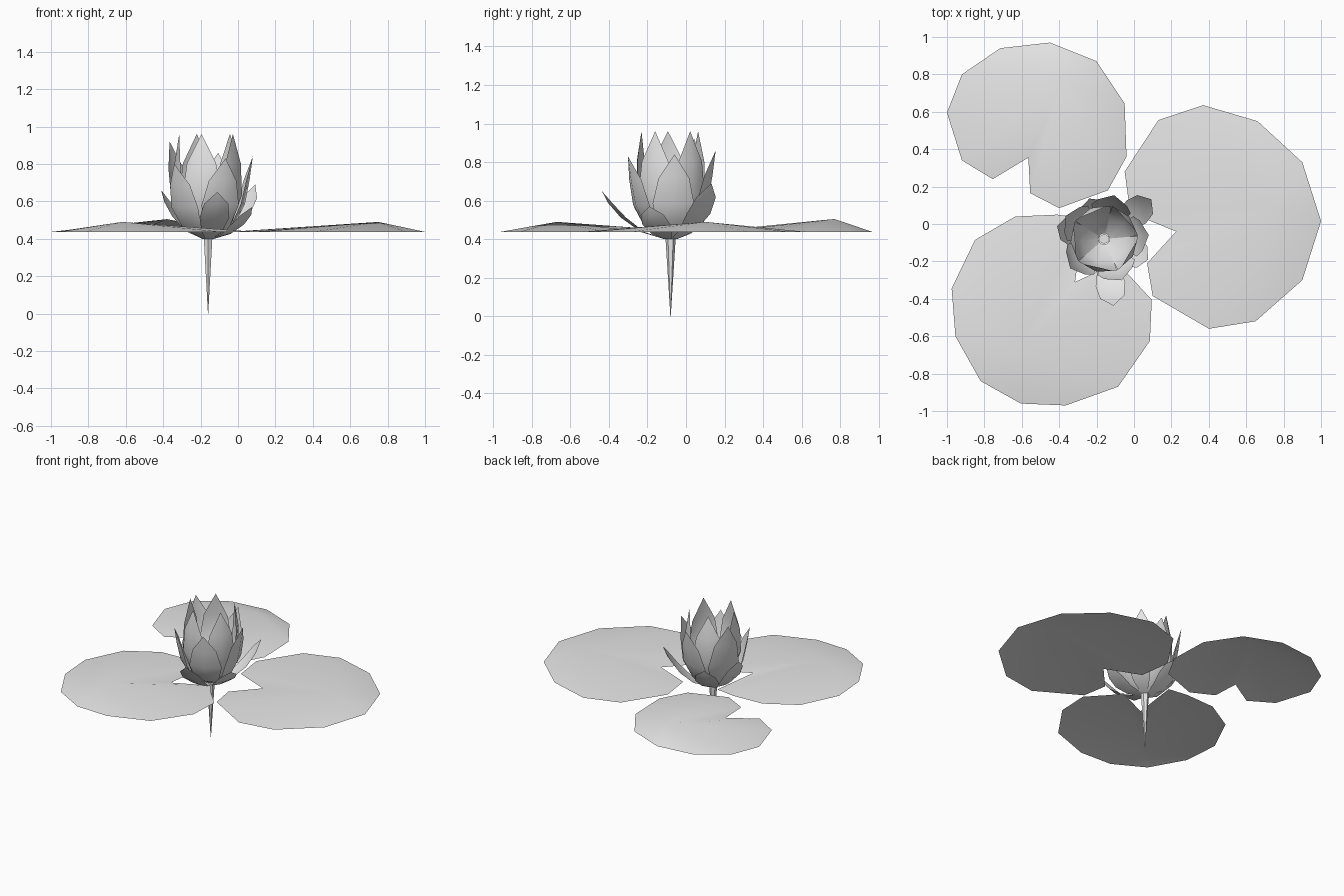
import bpy
import bmesh
from math import cos, sin, radians
from mathutils import Matrix, Vector

cube = bpy.data.objects.get("Cube")
if cube:
    bpy.data.objects.remove(cube, do_unlink=True)

# One plain colour for the whole plant
grey = bpy.data.materials.new("pale_grey")
grey.use_nodes = True
grey.diffuse_color = (0.8, 0.8, 0.8, 1)
grey.node_tree.nodes["Principled BSDF"].inputs["Base Color"].default_value = grey.diffuse_color

FLOWER = Vector((-0.16, -0.08, 0))
BASE_Z = 0.4
RIM_Z = 0.437


def finish(name, bm, smooth=True):
    """Turn a bmesh into a coloured object."""
    for face in bm.faces:
        face.smooth = smooth
    mesh = bpy.data.meshes.new(name)
    bm.to_mesh(mesh)
    bm.free()
    mesh.materials.append(grey)
    obj = bpy.data.objects.new(name, mesh)
    bpy.context.collection.objects.link(obj)
    return obj


def lily_pad(name, peak, outline):
    """Shallow notched cone: a fan from an off-centre peak to a level rim."""
    bm = bmesh.new()
    top = bm.verts.new(peak)
    rim = [bm.verts.new((x, y, RIM_Z)) for x, y in outline]
    for i, vert in enumerate(rim):
        bm.faces.new((top, vert, rim[i - 1]))
    finish(name, bm)


def petal(name, angle, tip_r, tip_z, reach, rise, widths, cup):
    """Cupped petal, three points across, closing to a point at the tip."""
    bm = bmesh.new()
    rows = []
    for f, h, w in zip(reach, rise, widths):
        r = 0.03 + (tip_r - 0.03) * f
        z = BASE_Z + (tip_z - BASE_Z) * h
        sides = (-1, 0, 1) if w else (0,)
        rows.append([bm.verts.new((r - abs(s) * cup * w, s * w, z)) for s in sides])
    for low, high in zip(rows, rows[1:]):
        for c in (0, 1):
            if len(high) > 1:
                bm.faces.new((low[c], low[c + 1], high[c + 1], high[c]))
            else:
                bm.faces.new((low[c], low[c + 1], high[0]))
    place = Matrix.Translation(FLOWER) @ Matrix.Rotation(radians(angle), 4, "Z")
    bmesh.ops.transform(bm, matrix=place, verts=bm.verts)
    finish(name, bm)


# Three floating leaves, each notched toward the flower
lily_pad("left_lily_pad", (0.75, 0.1, 0.49), [
    (0.37, 0.635), (0.66, 0.55), (0.9, 0.33), (1, 0.015), (0.9, -0.3),
    (0.65, -0.52), (0.4, -0.56), (0.1, -0.385), (0.07, -0.21),
    (0.225, -0.04), (-0.02, 0.06), (-0.05, 0.28), (0.13, 0.555)])
lily_pad("front_lily_pad", (-0.62, -0.67, 0.49), [
    (-0.03, -0.27), (0.095, -0.405), (0.085, -0.625), (-0.085, -0.87),
    (-0.365, -0.97), (-0.605, -0.96), (-0.82, -0.84), (-0.955, -0.6),
    (-0.975, -0.345), (-0.85, -0.085), (-0.635, 0.04), (-0.41, 0.05),
    (-0.27, 0.03), (-0.315, -0.31), (-0.08, -0.2)])
lily_pad("back_lily_pad", (-0.38, 0.77, 0.505), [
    (-0.45, 0.97), (-0.2, 0.87), (-0.05, 0.645), (-0.04, 0.36),
    (-0.14, 0.18), (-0.4, 0.085), (-0.555, 0.165), (-0.565, 0.355),
    (-0.755, 0.24), (-0.92, 0.34), (-1, 0.595), (-0.92, 0.8), (-0.715, 0.94)])

# Tall inner petals, leaning in slightly at the tips
for i in range(5):
    petal(f"inner_petal_{i + 1}", 257 + 72 * i, 0.155, 0.96,
          (0, 0.75, 1.2, 1.2, 1), (0, 0.14, 0.42, 0.72, 1),
          (0.02, 0.075, 0.105, 0.08, 0), 0.3)

# Middle petals fill the gaps, standing almost upright
for i, height in enumerate((0.83, 0.84, 0.86, 0.92, 0.8)):
    petal(f"middle_petal_{i + 1}", 293 + 72 * i, 0.24, height,
          (0, 0.5, 0.8, 0.92, 1), (0, 0.14, 0.42, 0.72, 1),
          (0.02, 0.075, 0.108, 0.08, 0), 0.3)

# Low outer petals, spreading away from the flower
spread = ((40, 0.33, 0.69), (110, 0.23, 0.6), (165, 0.26, 0.66),
          (278, 0.36, 0.65), (335, 0.26, 0.57))
for i, (angle, tip_r, tip_z) in enumerate(spread):
    petal(f"outer_petal_{i + 1}", angle, tip_r, tip_z,
          (0, 0.38, 0.7, 0.9, 1), (0, 0.15, 0.45, 0.75, 1),
          (0.02, 0.055, 0.08, 0.065, 0), 0.2)

# Stem tapering to a point below the flower
bm = bmesh.new()
depth = BASE_Z + 0.03
bmesh.ops.create_cone(bm, cap_ends=True, segments=6, radius1=0.001, radius2=0.028, depth=depth,
                      matrix=Matrix.Translation(FLOWER + Vector((0, 0, depth / 2))))
finish("stem", bm, smooth=False)
